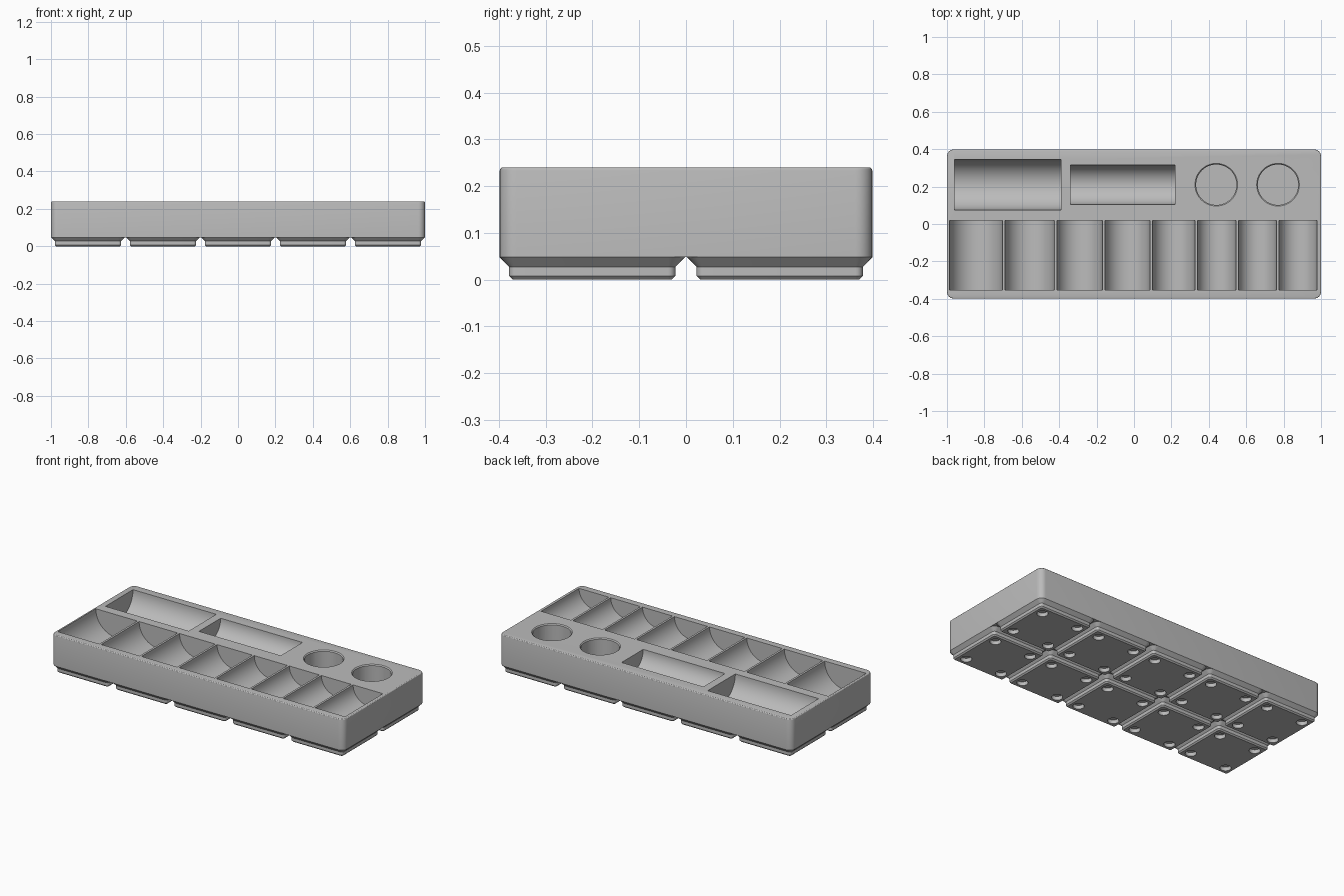
import bpy, bmesh, math
from mathutils import Matrix, Vector

cube = bpy.data.objects.get("Cube")
if cube:
    bpy.data.objects.remove(cube, do_unlink=True)

grey = bpy.data.materials.new("plain grey")
grey.use_nodes = True
grey.diffuse_color = (0.5, 0.5, 0.5, 1)
grey.node_tree.nodes["Principled BSDF"].inputs["Base Color"].default_value = (0.5, 0.5, 0.5, 1)

HALF_X, HALF_Y, TOP, BASE = 1.0, 0.3985, 0.24, 0.048
PITCH = 0.401


def make_object(name, bm):
    bmesh.ops.recalc_face_normals(bm, faces=bm.faces)
    mesh = bpy.data.meshes.new(name)
    bm.to_mesh(mesh)
    bm.free()
    mesh.materials.append(grey)
    obj = bpy.data.objects.new(name, mesh)
    bpy.context.collection.objects.link(obj)
    return obj


def loft(bm, rings, steps=6):
    """Stack rounded rectangles given as (z, half x, half y, corner radius)."""
    loops = []
    for z, hx, hy, r in rings:
        loop = []
        for q, (sx, sy) in enumerate([(1, 1), (-1, 1), (-1, -1), (1, -1)]):
            for i in range(steps + 1):
                a = math.pi / 2 * (q + i / steps)
                loop.append(bm.verts.new((sx * (hx - r) + r * math.cos(a),
                                          sy * (hy - r) + r * math.sin(a), z)))
        loops.append(loop)
    for low, high in zip(loops, loops[1:]):
        for i in range(len(low)):
            j = (i + 1) % len(low)
            bm.faces.new((low[i], low[j], high[j], high[i]))
    bm.faces.new(loops[0][::-1])
    bm.faces.new(loops[-1])


def cylinder(bm, start, end, r1, r2=None, segments=64):
    """Cylinder or cone between two points."""
    start, end = Vector(start), Vector(end)
    axis = end - start
    turn = axis.to_track_quat('Z', 'Y').to_matrix().to_4x4()
    bmesh.ops.create_cone(bm, cap_ends=True, segments=segments, radius1=r1,
                          radius2=r1 if r2 is None else r2, depth=axis.length,
                          matrix=Matrix.Translation((start + end) / 2) @ turn)


def cut(obj, bm):
    cutter = make_object("cutter", bm)
    cutter.hide_render = True
    mod = obj.modifiers.new("cut", 'BOOLEAN')
    mod.operation, mod.solver, mod.object = 'DIFFERENCE', 'EXACT', cutter
    bpy.ops.object.select_all(action='DESELECT')
    bpy.context.view_layer.objects.active = obj
    obj.select_set(True)
    bpy.ops.object.modifier_apply(modifier=mod.name)
    bpy.data.objects.remove(cutter, do_unlink=True)


def smooth(obj):
    bpy.ops.object.select_all(action='DESELECT')
    bpy.context.view_layer.objects.active = obj
    obj.select_set(True)
    bpy.ops.object.shade_smooth_by_angle(angle=math.radians(20))


# Tray body with a softly rounded top rim
bm = bmesh.new()
corner, rim = 0.036, 0.007
rings = [(BASE, HALF_X, HALF_Y, corner)]
for i in range(4):
    a = math.pi / 2 * i / 3
    inset = rim * (1 - math.cos(a))
    rings.append((TOP - rim + rim * math.sin(a), HALF_X - inset, HALF_Y - inset, corner - inset))
loft(bm, rings)
tray = make_object("tray_body", bm)

# Row of half-round troughs along the front, wide to narrow
bm = bmesh.new()
gap, x = 0.013, -0.986
for width in (0.284, 0.263, 0.244, 0.242, 0.227, 0.206, 0.204, 0.204):
    middle = x + width / 2
    cylinder(bm, (middle, -0.353, TOP), (middle, 0.018, TOP), width / 2)
    x += width + gap
# Two half-round pockets lying along the back
cylinder(bm, (-0.96, 0.21, TOP), (-0.39, 0.21, TOP), 0.135)
cylinder(bm, (-0.34, 0.21, TOP), (0.22, 0.21, TOP), 0.106)
# Two upright round wells
for x in (0.44, 0.77):
    cylinder(bm, (x, 0.21, 0.065), (x, 0.21, TOP + 0.02), 0.108)
cut(tray, bm)

# Small chamfer around the wells
bm = bmesh.new()
for x in (0.44, 0.77):
    cylinder(bm, (x, 0.21, TOP - 0.008), (x, 0.21, TOP + 0.002), 0.106, 0.116)
cut(tray, bm)
smooth(tray)

# Stepped foot with four round sockets underneath
bm = bmesh.new()
loft(bm, [(0, 0.170, 0.170, 0.008), (0.0076, 0.1776, 0.1776, 0.0155),
          (0.027, 0.1776, 0.1776, 0.0155), (BASE, 0.198, 0.198, 0.036)])
foot = make_object("foot", bm)
bm = bmesh.new()
for sx in (-1, 1):
    for sy in (-1, 1):
        cylinder(bm, (sx * 0.124, sy * 0.124, -0.02), (sx * 0.124, sy * 0.124, 0.023), 0.031, segments=32)
cut(foot, bm)
smooth(foot)

# Repeat the foot on the grid
for col in range(5):
    for row in range(2):
        obj = foot if col == row == 0 else foot.copy()
        if obj is not foot:
            bpy.context.collection.objects.link(obj)
        obj.name = f"foot_{col + 1}_{row + 1}"
        obj.location = ((col - 2) * PITCH, (row - 0.5) * PITCH, 0)
